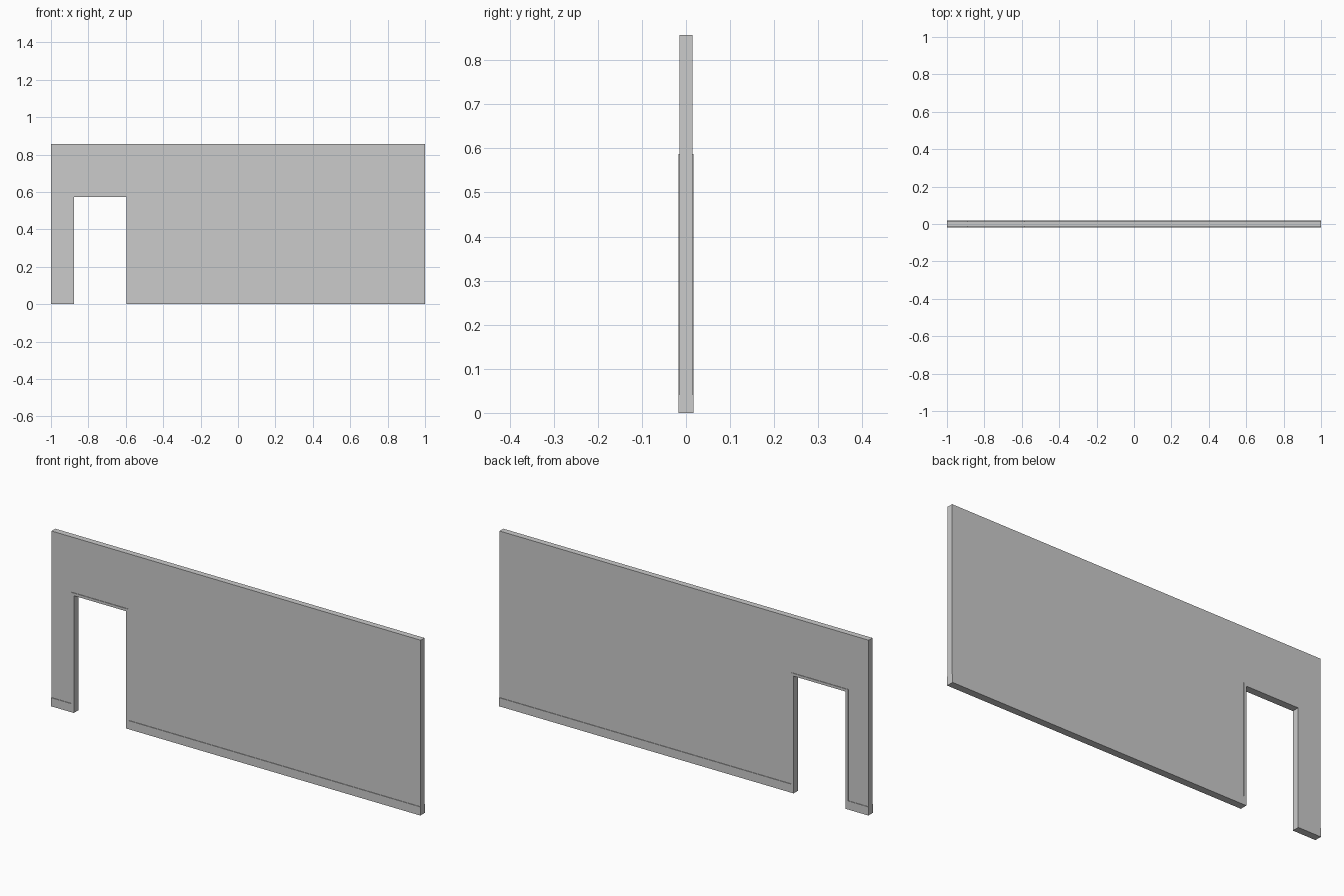
import bpy
import bmesh

if "Cube" in bpy.data.objects:
    bpy.data.objects.remove(bpy.data.objects["Cube"])

HEIGHT = 0.857        # wall height
WALL, TRIM = 0.0147, 0.0175   # half thickness of wall and of raised trim
BASE = 0.042          # skirting height
CASE = 0.013          # door casing width
DL, DR, DT = -0.877, -0.595, 0.574   # doorway left, right, top

# Bottom outline around the doorway, and the matching upper edge of the trim
outline = [(-1, 0), (DL, 0), (DL, DT), (DR, DT), (DR, 0), (1, 0)]
step = [(-1, BASE), (DL - CASE, BASE), (DL - CASE, DT + CASE),
        (DR + CASE, DT + CASE), (DR + CASE, BASE), (1, BASE)]

bm = bmesh.new()


def face(points):
    bm.faces.new([bm.verts.new(p) for p in points])


def at(p, y):
    return (p[0], y, p[1])


# Skirting and door casing: one continuous section swept along the outline
rows = [[at(s, -WALL), at(s, -TRIM), at(o, -TRIM),
         at(o, TRIM), at(s, TRIM), at(s, WALL)]
        for o, s in zip(outline, step)]
for a, b in zip(rows, rows[1:]):
    for i in range(5):
        face([a[i], a[i + 1], b[i + 1], b[i]])
face(rows[0])
face(rows[-1])

# Wall panel: front, back, and its right end, top and left end
panel = step + [(1, HEIGHT), (-1, HEIGHT)]
for y in (-WALL, WALL):
    face([at(p, y) for p in panel])
rim = panel[5:] + panel[:1]
for p, q in zip(rim, rim[1:]):
    face([at(p, -WALL), at(q, -WALL), at(q, WALL), at(p, WALL)])

# Weld everything into one closed body
bmesh.ops.remove_doubles(bm, verts=bm.verts[:], dist=1e-5)
bmesh.ops.recalc_face_normals(bm, faces=bm.faces[:])
mesh = bpy.data.meshes.new("wall_with_doorway")
bm.to_mesh(mesh)
bm.free()
bpy.context.collection.objects.link(bpy.data.objects.new("wall_with_doorway", mesh))
